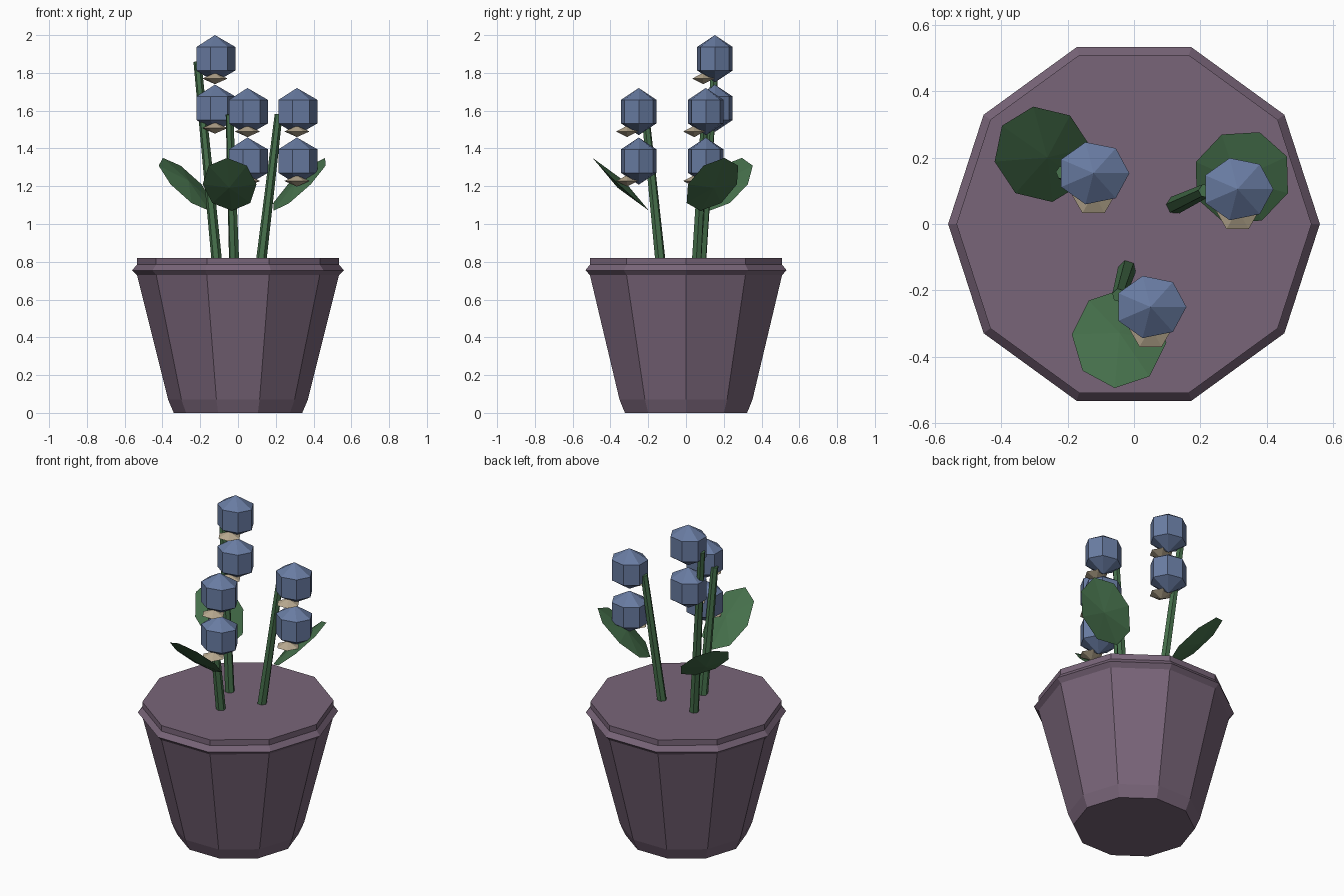
import bpy, bmesh
from math import cos, sin, tau, radians
from mathutils import Matrix, Vector

if "Cube" in bpy.data.objects:
    bpy.data.objects.remove(bpy.data.objects["Cube"])


def material(name, rgb):
    m = bpy.data.materials.new(name)
    m.diffuse_color = (*rgb, 1)
    m.use_nodes = True
    m.node_tree.nodes["Principled BSDF"].inputs["Base Color"].default_value = m.diffuse_color
    return m


PLUM = material("plum", (0.19, 0.13, 0.19))
GREEN = material("green", (0.06, 0.16, 0.07))
BLUE = material("blue", (0.14, 0.20, 0.36))
CREAM = material("cream", (0.48, 0.40, 0.28))


def lathe(name, profile, sides, mat, matrix=Matrix()):
    """Closed low-poly solid turned round z; radius 0 makes a pole."""
    bm = bmesh.new()
    rings = []
    for r, z in profile:
        if r == 0:
            rings.append([bm.verts.new((0, 0, z))] * sides)
        else:
            rings.append([bm.verts.new((r * cos(tau * i / sides), r * sin(tau * i / sides), z))
                          for i in range(sides)])
    for a, b in zip(rings, rings[1:]):
        for i in range(sides):
            j = (i + 1) % sides
            bm.faces.new(list(dict.fromkeys([a[i], a[j], b[j], b[i]])))
    if profile[0][0]:
        bm.faces.new(rings[0][::-1])
    if profile[-1][0]:
        bm.faces.new(rings[-1])
    bm.transform(matrix)
    bmesh.ops.recalc_face_normals(bm, faces=bm.faces)
    mesh = bpy.data.meshes.new(name)
    bm.to_mesh(mesh)
    bm.free()
    mesh.materials.append(mat)
    ob = bpy.data.objects.new(name, mesh)
    bpy.context.collection.objects.link(ob)
    return ob


# pot with flared foot, rim and flat top
lathe("pot", [(0.34, 0), (0.37, 0.07), (0.535, 0.73), (0.56, 0.755),
              (0.535, 0.785), (0.535, 0.82)], 10, PLUM)

BELL = [(0, -0.125), (0.108, -0.0625), (0.108, 0.0625), (0, 0.125)]
LIP = [(0, -0.03), (0.067, 0), (0, 0.03)]
LEAF = [(0, -0.025), (1, 0), (0, 0.025)]

# stem base, stem top, leaf centre, leaf heading, flower x/y, top flower height
plants = [
    ((-0.11, 0.08, 0.78), (-0.215, 0.155, 1.86), (-0.275, 0.21, 1.21), 145, (-0.122, 0.153), 1.875),
    ((0.12, 0.055, 0.78), (0.215, 0.10, 1.58), (0.325, 0.14, 1.21), 25, (0.312, 0.105), 1.595),
    ((-0.02, -0.133, 0.78), (-0.045, -0.215, 1.58), (-0.045, -0.345, 1.21), 265, (0.05, -0.25), 1.595),
]

for n, (base, top, leaf, heading, (fx, fy), fz) in enumerate(plants, 1):
    # leaning tapered stem
    base, top = Vector(base), Vector(top)
    axis = top - base
    lathe(f"stem_{n}", [(0.028, 0), (0.021, axis.length)], 6, GREEN,
          Matrix.Translation(base) @ axis.to_track_quat('Z', 'Y').to_matrix().to_4x4())
    # thin lens-shaped leaf, rising outward
    lathe(f"leaf_{n}", LEAF, 8, GREEN,
          Matrix.Translation(leaf) @ Matrix.Rotation(radians(heading), 4, 'Z')
          @ Matrix.Rotation(radians(-43), 4, 'Y') @ Matrix.Diagonal((0.205, 0.143, 1, 1)))
    # two hanging bells, each with a pale lip
    for k in range(2):
        z = fz - 0.262 * k
        lathe(f"bell_{n}_{k + 1}", BELL, 7, BLUE,
              Matrix.Translation((fx, fy, z)) @ Matrix.Diagonal((1, 0.89, 1, 1)))
        lathe(f"bell_lip_{n}_{k + 1}", LIP, 6, CREAM,
              Matrix.Translation((fx, fy - 0.062, z - 0.105)))
